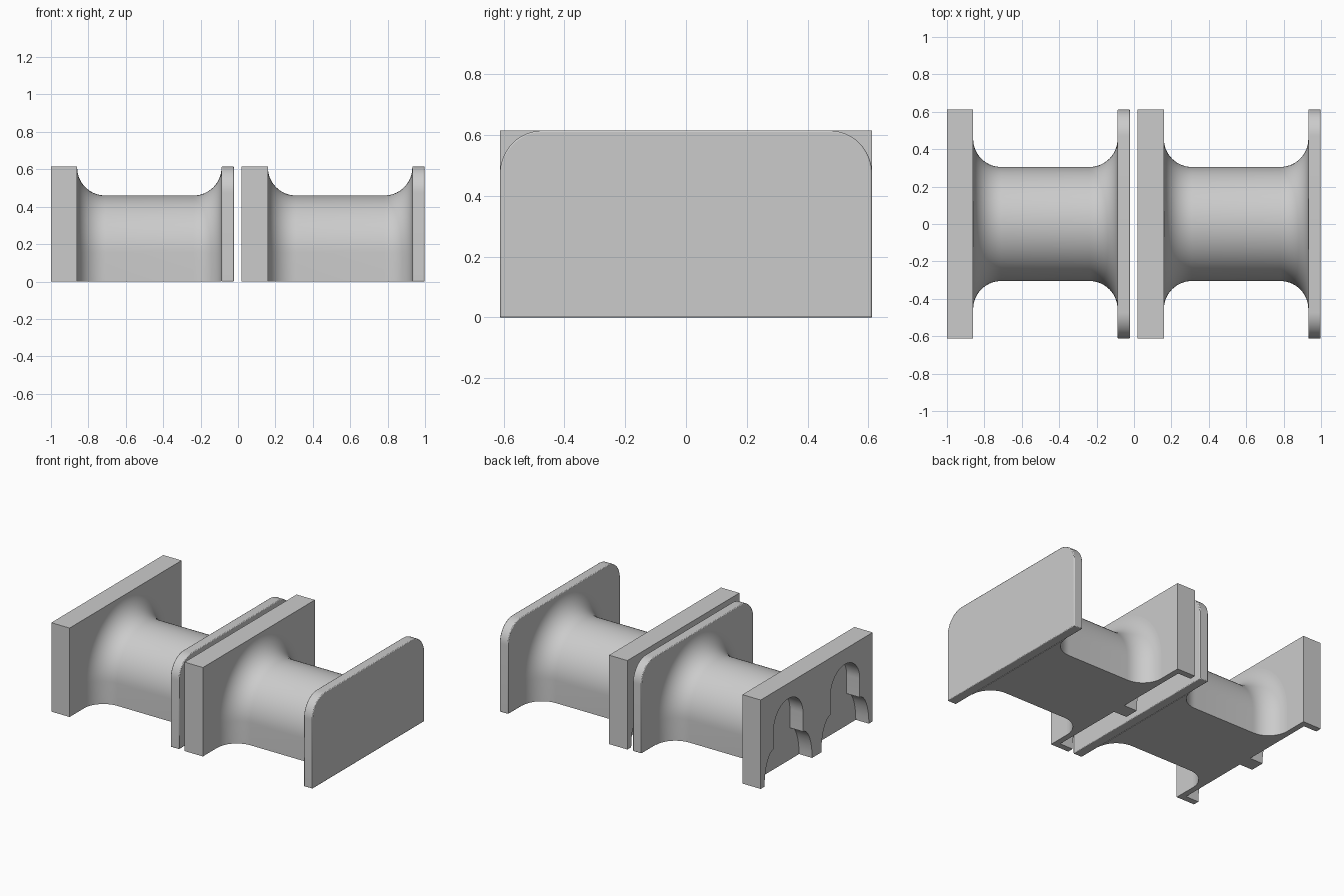
import bpy, bmesh
from math import sin, cos, pi, radians

cube = bpy.data.objects.get("Cube")
if cube:
    bpy.data.objects.remove(cube, do_unlink=True)

grey = bpy.data.materials.new("light grey")
grey.use_nodes = True
grey.diffuse_color = (0.6, 0.6, 0.6, 1)
grey.node_tree.nodes["Principled BSDF"].inputs["Base Color"].default_value = grey.diffuse_color

HALF, TOP = 0.612, 0.615        # end plate half width and height
CORE_R, CORE_Z = 0.305, 0.155   # spindle radius and arch centre height
FILLET = 0.15
PITCH = 1.02                    # distance between the two spools


def arc(cy, cz, ry, rz, a0, a1, n):
    """Points of an elliptical arc in the y-z plane."""
    angles = [radians(a0 + (a1 - a0) * i / n) for i in range(n + 1)]
    return [(cy + ry * cos(a), cz + rz * sin(a)) for a in angles]


def loft(bm, sections):
    """Skin a list of (x, outline) sections and cap both ends."""
    rings = [[bm.verts.new((x, y, z)) for y, z in pts] for x, pts in sections]
    for a, b in zip(rings, rings[1:]):
        for i in range(len(a)):
            j = (i + 1) % len(a)
            bm.faces.new((a[i], a[j], b[j], b[i]))
    bm.faces.new(rings[0][::-1])
    bm.faces.new(rings[-1])


def finish(bm, name, bevel=0):
    bmesh.ops.recalc_face_normals(bm, faces=bm.faces)
    mesh = bpy.data.meshes.new(name)
    bm.to_mesh(mesh)
    bm.free()
    mesh.materials.append(grey)
    obj = bpy.data.objects.new(name, mesh)
    bpy.context.collection.objects.link(obj)
    bpy.ops.object.select_all(action='DESELECT')
    obj.select_set(True)
    bpy.context.view_layer.objects.active = obj
    bpy.ops.object.shade_smooth_by_angle(angle=radians(30))
    if bevel:
        mod = obj.modifiers.new("soft edge", 'BEVEL')
        mod.width = bevel
        mod.segments = 2
        mod.limit_method = 'ANGLE'
        mod.angle_limit = radians(40)
    return obj


def core_outline(r):
    """Arch with straight sides down to the ground."""
    return [(r, 0)] + arc(0, CORE_Z, r, r, 0, 180, 40) + [(-r, 0)]


def thick_plate(name, x0, x1):
    # back wall plus an outer layer notched by two flared arches
    bm = bmesh.new()
    wall = x0 + 0.1
    rect = [(-HALF, 0), (HALF, 0), (HALF, TOP), (-HALF, TOP)]
    loft(bm, [(wall, rect), (x1, rect)])
    notched = [(HALF, TOP), (-HALF, TOP), (-HALF, 0)]
    for c in (-0.31, 0.31):
        notched += arc(c - 0.16, 0, 0.1, 0.22, 180, 90, 8)
        notched += arc(c, 0.35, 0.16, 0.16, 180, 0, 24)
        notched += arc(c + 0.16, 0, 0.1, 0.22, 90, 0, 8)
    notched.append((HALF, 0))
    loft(bm, [(x0, notched), (wall, notched)])
    return finish(bm, name)


def thin_plate(name, x0, x1):
    # plate with rounded upper corners
    r = 0.14
    pts = [(HALF, 0)] + arc(HALF - r, TOP - r, r, r, 0, 90, 12)
    pts += arc(r - HALF, TOP - r, r, r, 90, 180, 12) + [(-HALF, 0)]
    bm = bmesh.new()
    loft(bm, [(x0, pts), (x1, pts)])
    return finish(bm, name, 0.005)


def spindle(name, x0, x1):
    # arched core flaring into both end plates
    steps = 14
    flare = []
    for i in range(steps + 1):
        t = pi / 2 * i / steps
        flare.append((FILLET * (1 - cos(t)), CORE_R + FILLET * (1 - sin(t))))
    sections = [(x0 + d, core_outline(r)) for d, r in flare]
    sections += [(x1 - d, core_outline(r)) for d, r in reversed(flare)]
    bm = bmesh.new()
    loft(bm, sections)
    return finish(bm, name)


# two identical spools side by side
for side, dx in (("right", 0), ("left", PITCH)):
    thick_plate(side + "_thick_plate", dx - 1.0, dx - 0.86)
    spindle(side + "_spindle", dx - 0.86, dx - 0.088)
    thin_plate(side + "_thin_plate", dx - 0.088, dx - 0.022)
